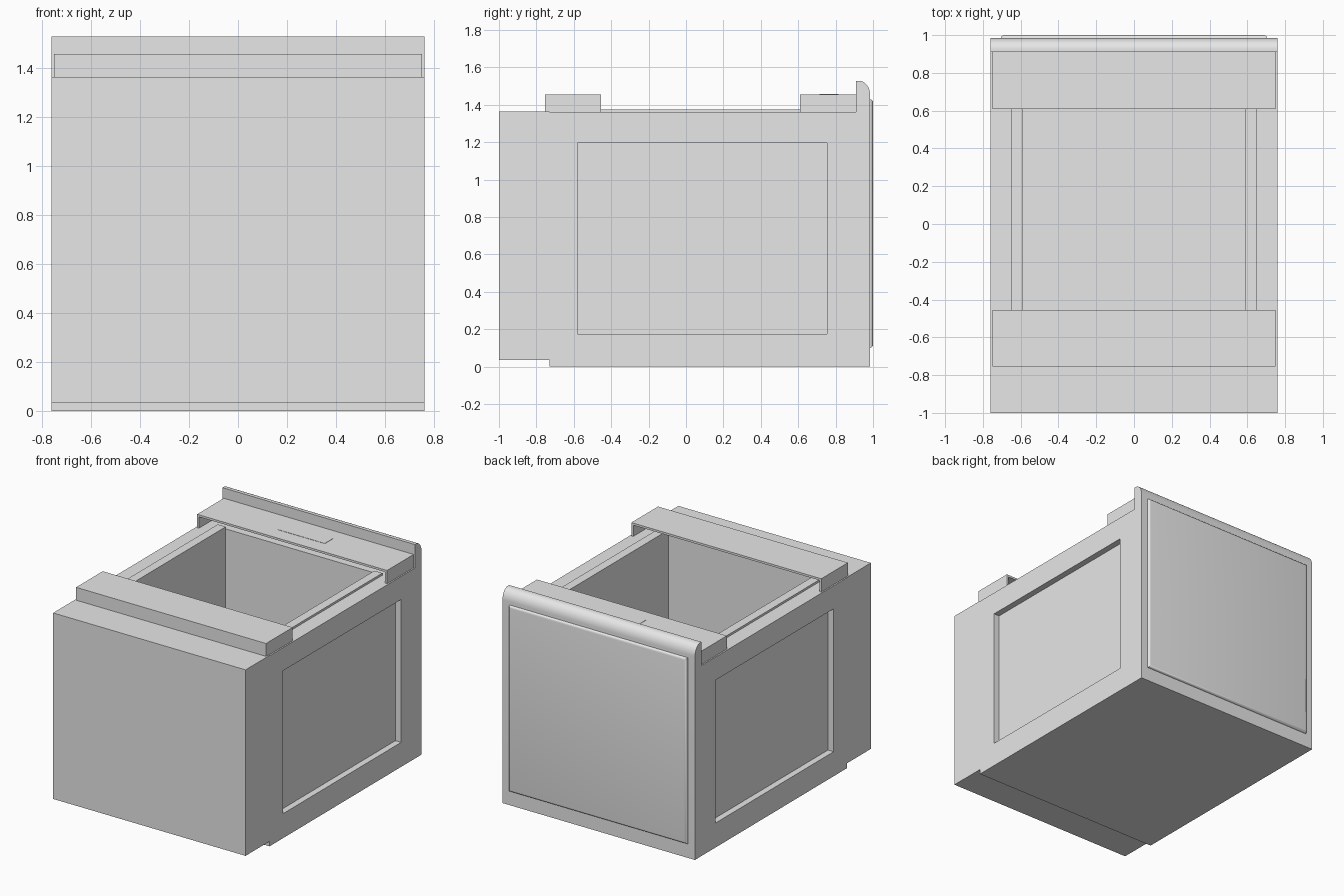
import bpy
import bmesh
import math

cube = bpy.data.objects.get("Cube")
if cube:
    bpy.data.objects.remove(cube, do_unlink=True)

# Single grey finish
grey = bpy.data.materials.new("light_grey")
grey.use_nodes = True
colour = (0.8, 0.8, 0.8, 1)
grey.diffuse_color = colour
for node in grey.node_tree.nodes:
    if node.type == 'BSDF_PRINCIPLED':
        node.inputs["Base Color"].default_value = colour


def finish(name, bm):
    bmesh.ops.recalc_face_normals(bm, faces=bm.faces)
    mesh = bpy.data.meshes.new(name)
    bm.to_mesh(mesh)
    bm.free()
    mesh.materials.append(grey)
    obj = bpy.data.objects.new(name, mesh)
    bpy.context.scene.collection.objects.link(obj)
    return obj


def add_box(bm, x, y, z):
    """Add a box given as (min, max) pairs."""
    verts = bmesh.ops.create_cube(bm, size=1)["verts"]
    for v in verts:
        for i, (lo, hi) in enumerate((x, y, z)):
            v.co[i] = lo if v.co[i] < 0 else hi
    return verts


def box(name, x, y, z):
    bm = bmesh.new()
    add_box(bm, x, y, z)
    return finish(name, bm)


def carve(obj, cutters):
    """Subtract the cutters, bake the result and remove them."""
    for cutter in cutters:
        cutter.hide_render = True
        mod = obj.modifiers.new("cut", 'BOOLEAN')
        mod.operation = 'DIFFERENCE'
        mod.solver = 'EXACT'
        mod.object = cutter
    graph = bpy.context.evaluated_depsgraph_get()
    graph.update()
    baked = bpy.data.meshes.new_from_object(obj.evaluated_get(graph))
    obj.modifiers.clear()
    obj.data = baked
    for cutter in cutters:
        bpy.data.objects.remove(cutter, do_unlink=True)


W = 0.76          # half width of the cabinet
TOP = 1.36        # height of the cabinet
HOLE_X = 0.587
HOLE_Y = (-0.64, 0.70)


# Cabinet with an open well and a recessed panel on each side
cabinet = box("cabinet", (-W, W), (-0.73, 0.91), (0, TOP))
cutters = [box("well_cutter", (-HOLE_X, HOLE_X), HOLE_Y, (0.1, 1.6))]
for side in (-1, 1):
    span = sorted((side * 0.715, side * 0.9))
    cutters.append(box("panel_cutter", span, (-0.58, 0.755), (0.175, 1.195)))
carve(cabinet, cutters)

# Low raised rim around the well
rim = bmesh.new()
for side in (-1, 1):
    add_box(rim, sorted((side * HOLE_X, side * 0.65)), HOLE_Y, (TOP, 1.375))
finish("well_rim", rim)

# Deep front block, lifted slightly off the ground
box("front_block", (-W, W), (-1, -0.73), (0.035, 1.363))


# Top rails: channels left open towards the well
def rail(name, outer, inner):
    bm = bmesh.new()
    wall = outer + math.copysign(0.015, inner - outer)
    depth = sorted((outer, inner))
    add_box(bm, (-0.75, 0.75), depth, (1.44, 1.455))
    add_box(bm, (-0.75, 0.75), sorted((outer, wall)), (TOP, 1.44))
    for side in (-1, 1):
        add_box(bm, sorted((side * 0.735, side * 0.75)), depth, (TOP, 1.44))
    return finish(name, bm)


rail("front_rail", -0.755, -0.455)
rail("back_rail", 0.91, 0.61)

# Small latch housing set into the back rail
box("latch_housing", (-0.185, 0.185), (0.715, 0.815), (1.395, 1.457))

# Back panel: a side profile with a rounded rear top edge, run across the width
profile = [(0.91, 0), (0.985, 0), (0.985, 1.45)]
for i in range(1, 13):
    a = math.radians(i * 90 / 12)
    profile.append((0.925 + 0.06 * math.cos(a), 1.45 + 0.078 * math.sin(a)))
profile.append((0.91, 1.528))
bm = bmesh.new()
face = bm.faces.new([bm.verts.new((-W, y, z)) for y, z in profile])
extruded = bmesh.ops.extrude_face_region(bm, geom=[face])["geom"]
moved = [v for v in extruded if isinstance(v, bmesh.types.BMVert)]
bmesh.ops.translate(bm, verts=moved, vec=(2 * W, 0, 0))
back_panel = finish("back_panel", bm)

# Raised field on the back panel with softened edges
bm = bmesh.new()
add_box(bm, (-0.705, 0.705), (0.975, 1.0), (0.10, 1.43))
rear = [e for e in bm.edges if all(v.co.y > 0.99 for v in e.verts)]
bmesh.ops.bevel(bm, geom=rear, offset=0.018, segments=4, profile=0.5,
                affect='EDGES')
back_field = finish("back_field", bm)

# Smooth only the rounded parts
for obj in bpy.context.scene.objects:
    obj.select_set(obj in (back_panel, back_field))
bpy.context.view_layer.objects.active = back_panel
bpy.ops.object.shade_smooth_by_angle(angle=math.radians(30))
